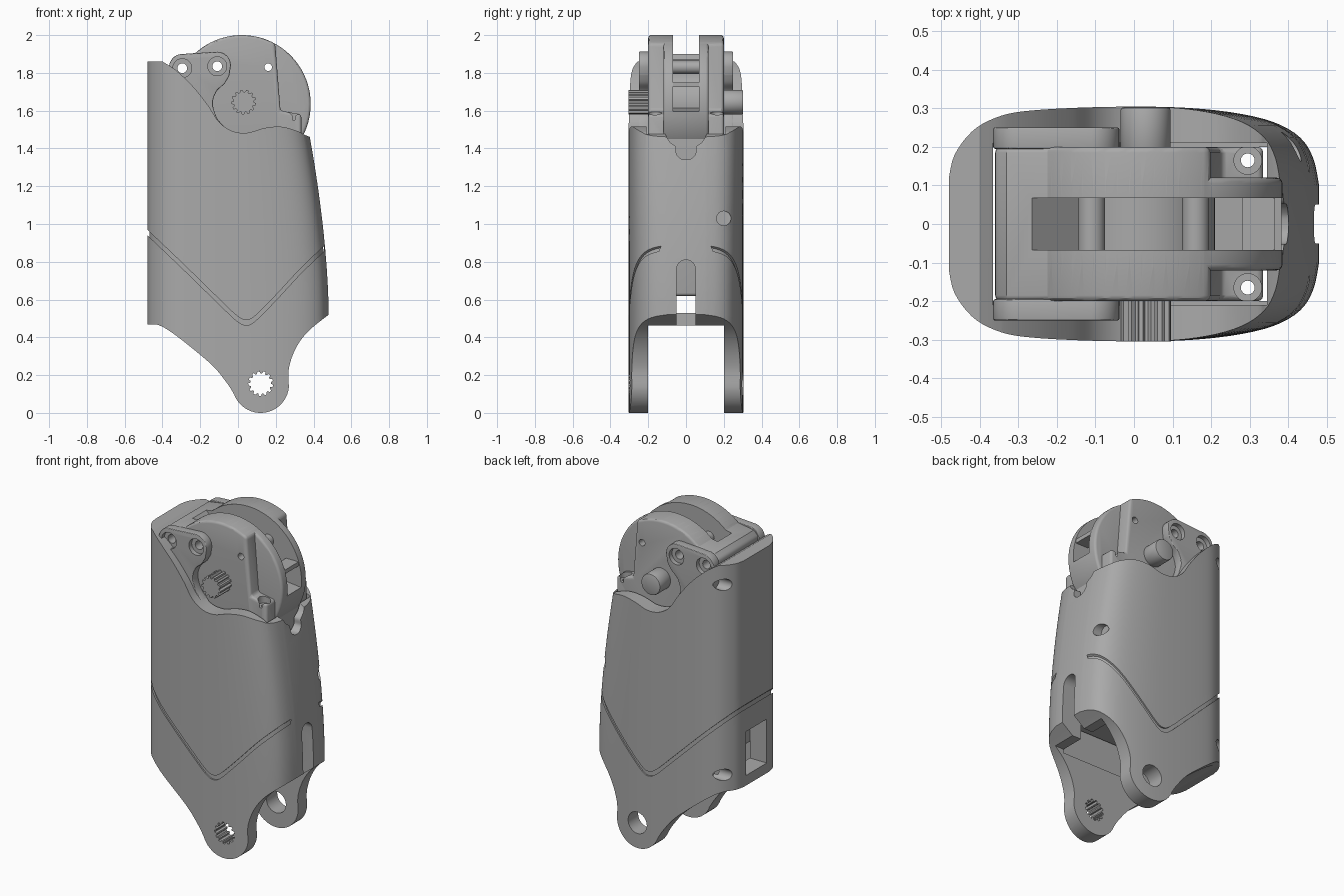
import bpy, bmesh
from math import sin, cos, pi, radians
from mathutils import Vector

cube = bpy.data.objects.get("Cube")
if cube:
    bpy.data.objects.remove(cube, do_unlink=True)

grey = bpy.data.materials.new("mid_grey")
grey.use_nodes = True
grey.diffuse_color = (0.4, 0.4, 0.4, 1)
grey.node_tree.nodes["Principled BSDF"].inputs["Base Color"].default_value = (0.4, 0.4, 0.4, 1)

AXES = {"x": lambda u, v, t: (t, u, v),
        "y": lambda u, v, t: (u, t, v),
        "z": lambda u, v, t: (u, v, t)}


def finish(name, bm):
    bmesh.ops.recalc_face_normals(bm, faces=bm.faces)
    mesh = bpy.data.meshes.new(name)
    bm.to_mesh(mesh)
    bm.free()
    mesh.materials.append(grey)
    ob = bpy.data.objects.new(name, mesh)
    bpy.context.collection.objects.link(ob)
    return ob


def loft(name, rings):
    """Closed skin through rings of equal point count."""
    bm = bmesh.new()
    loops = [[bm.verts.new(p) for p in ring] for ring in rings]
    n = len(loops[0])
    for a, b in zip(loops, loops[1:]):
        for i in range(n):
            j = (i + 1) % n
            bm.faces.new((a[i], a[j], b[j], b[i]))
    bm.faces.new(loops[0])
    bm.faces.new(loops[-1])
    return finish(name, bm)


def prism(name, pts, t0, t1, axis="y"):
    return loft(name, [[AXES[axis](u, v, t) for u, v in pts] for t in (t0, t1)])


def box(name, x0, x1, y0, y1, z0, z1):
    return prism(name, [(x0, z0), (x1, z0), (x1, z1), (x0, z1)], y0, y1)


def arc(cx, cz, r, a0, a1, n=32):
    return [(cx + r * cos(radians(a0 + (a1 - a0) * i / n)),
             cz + r * sin(radians(a0 + (a1 - a0) * i / n))) for i in range(n + 1)]


def circle(cx, cz, r, n=32):
    return arc(cx, cz, r, 0, 360, n)[:-1]


def gear(cx, cz, r, teeth=13):
    pts = []
    for i in range(teeth):
        for f, k in ((0, 0.82), (0.3, 0.82), (0.45, 1), (0.8, 1)):
            a = 2 * pi * (i + f) / teeth
            pts.append((cx + r * k * cos(a), cz + r * k * sin(a)))
    return pts


def smooth(pts, n=6):
    """Catmull-Rom curve through the points."""
    p = [Vector(q) for q in [pts[0]] + list(pts) + [pts[-1]]]
    out = []
    for a, b, c, d in zip(p, p[1:], p[2:], p[3:]):
        for i in range(n):
            t = i / n
            q = b + (c - a) * t / 2 + (a * 2 - b * 5 + c * 4 - d) * t * t / 2 \
                + (b * 3 - a - c * 3 + d) * t ** 3 / 2
            out.append(tuple(q))
    return out + [tuple(pts[-1])]


def apply_modifiers(ob):
    deps = bpy.context.evaluated_depsgraph_get()
    mesh = bpy.data.meshes.new_from_object(ob.evaluated_get(deps))
    ob.modifiers.clear()
    ob.data = mesh


def combine(ob, other, op="DIFFERENCE"):
    mod = ob.modifiers.new("bool", "BOOLEAN")
    mod.operation, mod.solver, mod.object = op, "EXACT", other
    apply_modifiers(ob)
    bpy.data.objects.remove(other, do_unlink=True)


def bevel(ob, width, segments=3):
    mod = ob.modifiers.new("bevel", "BEVEL")
    mod.width, mod.segments, mod.angle_limit = width, segments, radians(40)
    apply_modifiers(ob)


# Sleeve: rounded section lofted upward, its +x side leaning in
half = smooth([(-.48, .12), (-.465, .18), (-.42, .24), (-.36, .275), (-.28, .293), (-.1, .303),
               (.1, .303), (.25, .29), (.36, .265), (.43, .225), (.465, .17), (.48, .1)], 4)
section = half + [(x, -y) for x, y in reversed(half)]


def sleeve_skin(name, sx=1, sy=1):
    rings = []
    for i in range(25):
        z = -0.1 + i * 0.0875
        k = 1 - 0.208 * (max(0, z - 0.52) / 0.94) ** 1.7
        rings.append([(x * sx * (k if x > 0 else 1), y * sy, z) for x, y in section])
    return loft(name, rings)


sleeve = sleeve_skin("sleeve")
top_edge = smooth([(.6, 1.38), (.37, 1.465), (.32, 1.49), (.23, 1.515), (.14, 1.508), (.05, 1.483),
                   (-.03, 1.492), (-.1, 1.54), (-.16, 1.63), (-.24, 1.73), (-.33, 1.815), (-.4, 1.86)])
left_edge = smooth([(-.43, .468), (-.38, .445), (-.29, .38), (-.14, .255), (-.06, .16), (-.02, .097)])
right_edge = smooth([(.268, .16), (.27, .24), (.305, .34), (.37, .43), (.48, .52)])
outline = (top_edge + [(-.6, 1.86), (-.6, .468)] + left_edge
           + arc(.12, .15, .15, 205, 355, 20) + right_edge + [(.6, .52)])
combine(sleeve, prism("outline_cutter", outline, -.5, .5), "INTERSECT")

# Chevron groove around the sleeve
line = smooth([(-.5, .96), (-.3, .77), (-.1, .575), (-.01, .49), (.04, .465), (.09, .485),
               (.2, .595), (.33, .735), (.455, .855)])
band = prism("groove_cutter", line + [(x, z + .028) for x, z in reversed(line)], -.5, .5)
combine(band, sleeve_skin("groove_core", .978, .972))
combine(sleeve, band)

# Hollow interior, fork gap, rear window and front slots
notch = smooth([(.13, 1.52), (.09, 1.44), (.055, 1.41), (.05, 1.37), (.025, 1.345), (0, 1.34)])
slot = [(-.05, .4), (.05, .4)] + arc(0, .76, .05, 0, 180, 12)
cutters = [
    box("cavity", -.365, .345, -.21, .21, .44, 2.2),
    box("fork_gap", -.7, .7, -.2, .2, -.3, .462),
    box("window", -.7, -.34, -.1, .1, .53, .8),
    prism("top_notch", notch + [(-y, z) for y, z in reversed(notch[:-1])], .2, .7, "x"),
    prism("lower_slot", slot, .3, .7, "x"),
    prism("side_hole", circle(.2, 1.03, .038), .375, .6, "x"),
    prism("lower_corner_hole", circle(.235, .57, .035), -.6, -.34, "x"),
    prism("upper_corner_hole", circle(.235, 1.74, .035), -.6, -.34, "x"),
    prism("spline_socket", gear(.12, .155, .066), -.5, 0),
    prism("pivot_hole", circle(.12, .155, .066), 0, .5),
]
for c in cutters:
    combine(sleeve, c)

# Actuator housing with rounded head
CX, CZ, R = .02, 1.635, .365
cheek = (arc(CX, CZ, R, 61, 132, 24) + [(-.33, 1.89), (-.36, 1.86), (-.36, .62), (.335, .62),
         (.335, 1.58), (.225, 1.6)])
housing = prism("actuator_housing", cheek, -.2, .2)
bevel(housing, .015)
core = prism("head_core", circle(CX, CZ, R, 72), -.12, .12)
bevel(core, .015)
combine(housing, core, "UNION")
pocket = arc(CX, CZ, .45, -6, 137) + arc(CX, CZ, .19, 137, -6)
combine(housing, prism("head_pocket", pocket, -.068, .068))
combine(housing, box("pocket_web", .28, .365, -.08, .08, 1.725, 1.75), "UNION")

# Screw tubes crossing the pocket
for x, z in ((-.11, 1.835), (.16, 1.83)):
    combine(housing, prism("screw_tube", circle(x, z, .035), -.09, .09), "UNION")

# Side link plates hugging the output shaft
plate_outline = (arc(-.11, 1.84, .072, 90, -15, 12)
                 + smooth([(-.045, 1.79), (-.07, 1.745), (-.115, 1.7), (-.133, 1.635), (-.11, 1.56),
                           (-.06, 1.5), (-.03, 1.44)])
                 + [(-.365, 1.44)] + arc(-.295, 1.83, .07, 180, 95, 12))
plates = []
for name, s in (("front_link_plate", -1), ("back_link_plate", 1)):
    plate = prism(name, plate_outline, s * .195, s * .25)
    bevel(plate, .012)
    plates.append(plate)

# Screw holes
for x, z in ((-.295, 1.825), (-.11, 1.835)):
    for part in [housing] + plates:
        combine(part, prism("screw_hole", circle(x, z, .026, 20), -.5, .5))
    for plate, s in zip(plates, (-1, 1)):
        combine(plate, prism("counterbore", circle(x, z, .05, 28), s * .222, s * .4))
combine(housing, prism("pin_hole", circle(.16, 1.83, .02, 16), -.5, .5))
for y in (-.165, .165):
    combine(housing, prism("ledge_hole", circle(.295, y, .018, 16), .5, 2.2, "z"))
    combine(housing, prism("ledge_bore", circle(.295, y, .036, 24), 1.55, 1.7, "z"))

# Output shafts
spline_shaft = prism("spline_shaft", gear(.03, 1.645, .066), -.305, -.19)
plain_shaft = prism("plain_shaft", circle(.03, 1.645, .065, 40), .19, .303)
bevel(plain_shaft, .008, 2)

for ob in [sleeve, housing, spline_shaft, plain_shaft] + plates:
    ob.data.shade_smooth()
    ob.data.set_sharp_from_angle(angle=radians(30))
